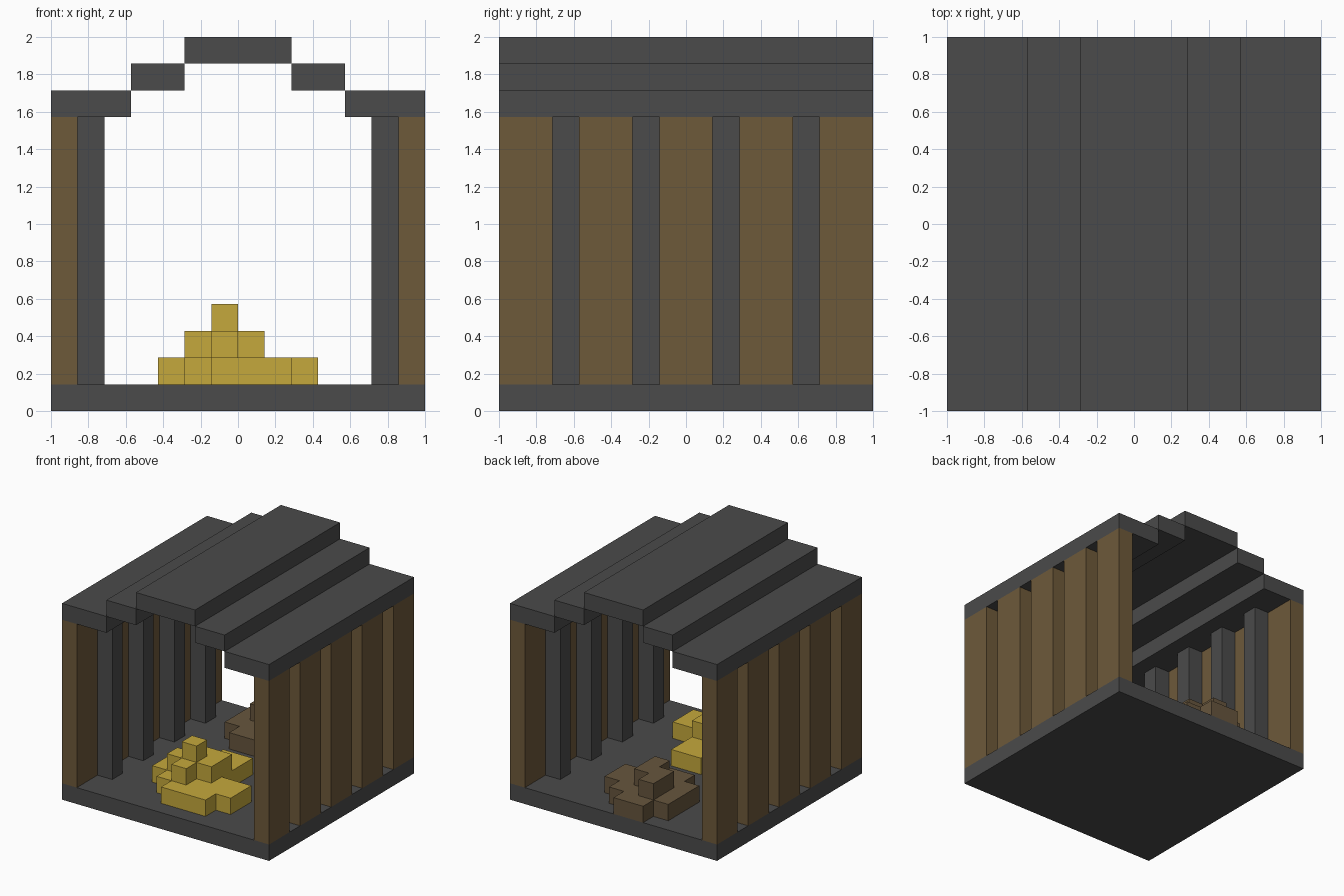
import bpy
import bmesh
import math
from mathutils import Vector

U = 1 / 7      # size of one block
HALF = 7       # half the width in blocks

old = bpy.data.objects.get("Cube")
if old:
    bpy.data.objects.remove(old)


def material(name, rgb):
    mat = bpy.data.materials.new(name)
    mat.use_nodes = True
    mat.diffuse_color = (*rgb, 1)
    mat.node_tree.nodes["Principled BSDF"].inputs["Base Color"].default_value = (*rgb, 1)
    return mat


STONE = material("dark_stone", (0.07, 0.07, 0.07))
WOOD = material("brown_wood", (0.155, 0.10, 0.042))
RUBBLE = material("dull_brown", (0.135, 0.092, 0.047))
GOLD = material("gold", (0.56, 0.395, 0.045))


def finish(name, bm, mat):
    mesh = bpy.data.meshes.new(name)
    bm.to_mesh(mesh)
    bm.free()
    mesh.materials.append(mat)
    obj = bpy.data.objects.new(name, mesh)
    bpy.context.collection.objects.link(obj)
    return obj


def box(name, low, high, mat):
    """Box between two corners given in blocks."""
    low, high = Vector(low), Vector(high)
    bm = bmesh.new()
    bmesh.ops.create_cube(bm, size=1)
    for v in bm.verts:
        v.co = ((low + high) / 2 + v.co * (high - low)) * U
    return finish(name, bm, mat)


def pile(name, layers, mat):
    """Heap of blocks; each layer is rows of (row, first, end), inner faces omitted."""
    cells = {(x, y, z) for z, rows in enumerate(layers, 1)
             for y, first, end in rows for x in range(first, end)}
    bm = bmesh.new()
    for cell in cells:
        centre = Vector(cell) + Vector((0.5 - HALF, 0.5 - HALF, 0.5))
        for axis in range(3):
            for sign in (-1, 1):
                n, a, b = Vector(), Vector(), Vector()
                n[axis] = sign
                a[(axis + 1) % 3] = 1
                b[(axis + 2) % 3] = sign
                if tuple(int(c + d) for c, d in zip(cell, n)) in cells:
                    continue
                corners = [n - a - b, n + a - b, n + a + b, n - a + b]
                bm.faces.new([bm.verts.new((centre + c / 2) * U) for c in corners])
    bmesh.ops.remove_doubles(bm, verts=bm.verts[:], dist=0.001)
    return finish(name, bm, mat)


# Floor and roof ridge
box("floor", (-HALF, -HALF, 0), (HALF, HALF, 1), STONE)
box("roof_ridge", (-2, -HALF, 13), (2, HALF, 14), STONE)

# Walls, posts and stepped roof on both sides
for side, s in (("left", 1), ("right", -1)):
    def slab(name, x0, x1, y0, y1, z0, z1, mat):
        xs = sorted((s * x0, s * x1))
        box(f"{side}_{name}", (xs[0], y0, z0), (xs[1], y1, z1), mat)

    slab("roof_eave", 4, 7, -HALF, HALF, 11, 12, STONE)
    slab("roof_step", 2, 4, -HALF, HALF, 12, 13, STONE)
    for n in range(5):
        y = -HALF + 3 * n
        slab(f"wall_board_{n + 1}", 6, 7, y, y + 2, 1, 11, WOOD)
        if n < 4:
            slab(f"wall_post_{n + 1}", 5, 6, y + 2, y + 3, 1, 11, STONE)

# Gold heap near the front
pile("gold_heap", [
    [(1, 6, 9), (2, 5, 10), (3, 4, 10), (4, 4, 8), (5, 5, 8), (6, 6, 8)],
    [(2, 6, 7), (3, 5, 8), (4, 6, 8)],
    [(3, 6, 7)],
], GOLD)

# Brown heap at the back, laid out facing the back opening
rubble = pile("rubble_heap", [
    [(0, 7, 9), (1, 6, 10), (2, 5, 10), (3, 5, 10), (4, 6, 9)],
    [(1, 8, 9), (2, 7, 9), (3, 7, 8)],
], RUBBLE)
rubble.rotation_euler.z = math.pi
